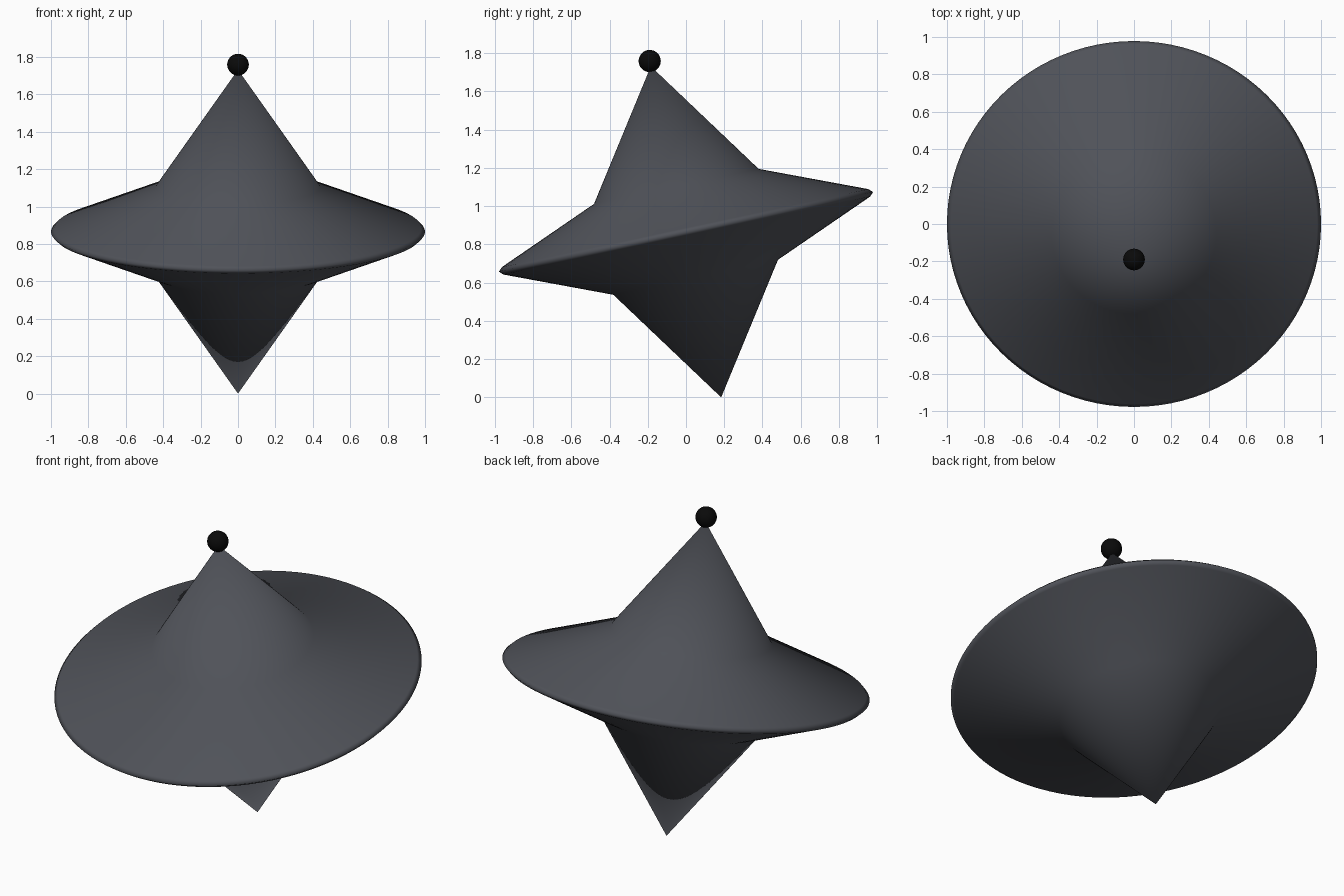
import bpy, bmesh, math
from mathutils import Vector, Matrix

if "Cube" in bpy.data.objects:
    bpy.data.objects.remove(bpy.data.objects["Cube"])

TILT = math.radians(12)
CENTRE = Vector((0, 0, 0.866))
POSE = Matrix.Translation(CENTRE) @ Matrix.Rotation(TILT, 4, 'X')


def finish(name, bm, colour):
    bmesh.ops.recalc_face_normals(bm, faces=bm.faces)
    for f in bm.faces:
        f.smooth = True
    me = bpy.data.meshes.new(name)
    bm.to_mesh(me)
    bm.free()
    mat = bpy.data.materials.new(name + "_paint")
    mat.diffuse_color = (*colour, 1)
    mat.use_nodes = True
    mat.node_tree.nodes["Principled BSDF"].inputs["Base Color"].default_value = mat.diffuse_color
    me.materials.append(mat)
    ob = bpy.data.objects.new(name, me)
    bpy.context.collection.objects.link(ob)
    ob.matrix_world = POSE
    return ob


# Spinning top body: half profile mirrored above and below the rim, then spun
upper = [(0, 0.885), (0.44, 0.243), (0.98, 0.02)]
profile = upper + [(1.0, 0)] + [(r, -z) for r, z in reversed(upper)]
bm = bmesh.new()
verts = [bm.verts.new((r, 0, z)) for r, z in profile]
edges = [bm.edges.new(pair) for pair in zip(verts, verts[1:])]
bmesh.ops.spin(bm, geom=verts + edges, cent=(0, 0, 0), axis=(0, 0, 1),
               angle=math.tau, steps=96, use_merge=True)
bmesh.ops.remove_doubles(bm, verts=bm.verts, dist=1e-5)
finish("top_body", bm, (0.08, 0.085, 0.1))

# Ball knob on the upper point
bm = bmesh.new()
bmesh.ops.create_uvsphere(bm, u_segments=32, v_segments=16, radius=0.058,
                          matrix=Matrix.Translation((0, 0, 0.913)))
finish("ball_knob", bm, (0.003, 0.003, 0.003))
